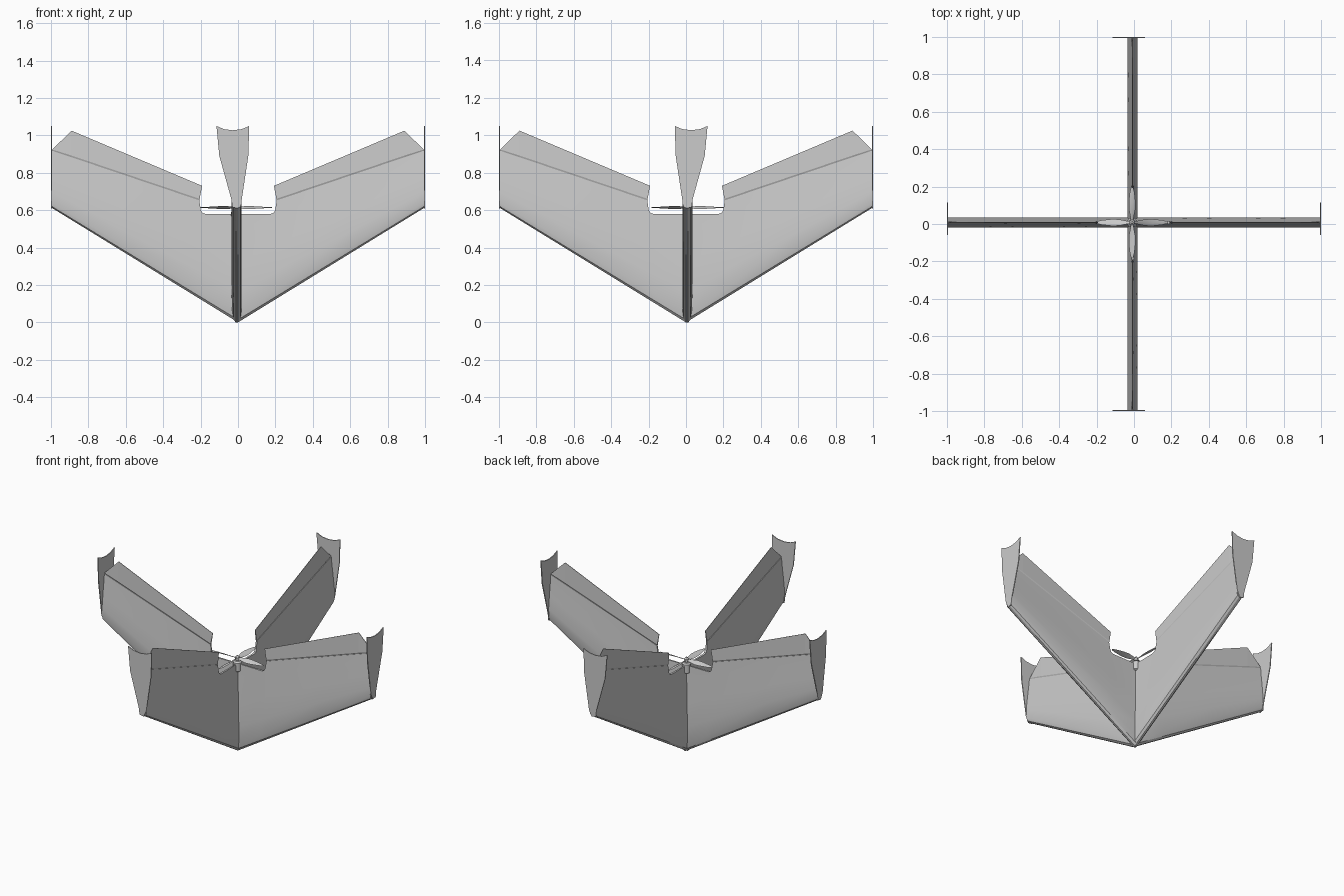
import bpy, bmesh
from math import pi, sin, cos, radians
from mathutils import Matrix

if "Cube" in bpy.data.objects:
    bpy.data.objects.remove(bpy.data.objects["Cube"])

def add_mesh(name, verts, faces, turn=0.0, smooth=None):
    me = bpy.data.meshes.new(name)
    me.from_pydata(verts, [], faces)
    bm = bmesh.new()
    bm.from_mesh(me)
    bm.transform(Matrix.Rotation(turn, 4, 'Z'))
    bmesh.ops.recalc_face_normals(bm, faces=bm.faces)
    bm.to_mesh(me)
    bm.free()
    ob = bpy.data.objects.new(name, me)
    bpy.context.collection.objects.link(ob)
    if smooth:
        bpy.ops.object.select_all(action='DESELECT')
        ob.select_set(True)
        bpy.context.view_layer.objects.active = ob
        bpy.ops.object.shade_smooth_by_angle(angle=radians(smooth))
    return ob

def loft(name, rings, turn=0.0, smooth=None):
    n = len(rings[0])
    verts = [p for ring in rings for p in ring]
    faces = [(k*n + i, k*n + (i+1) % n, (k+1)*n + (i+1) % n, (k+1)*n + i)
             for k in range(len(rings)-1) for i in range(n)]
    faces += [tuple(range(n)), tuple(range(len(verts)-n, len(verts)))]
    return add_mesh(name, verts, faces, turn, smooth)

# wing section: chord fraction, front y, back y
SECTION = [(0, 0.0, 0.012), (0.025, -0.013, 0.024), (0.09, -0.019, 0.031),
           (0.28, -0.02, 0.035), (0.55, -0.011, 0.027), (0.85, 0.0, 0.016), (1, 0.005, 0.012)]

def lead(r):
    return 0.615 * abs(r)

def hinge(r):
    return 0.5825 + 0.3375 * abs(r)

def section_y(f, side):
    for a, b in zip(SECTION, SECTION[1:]):
        if f <= b[0]:
            t = (f - a[0]) / (b[0] - a[0])
            return a[side] + t * (b[side] - a[side])
    return SECTION[-1][side]

def wing_ring(r, top):
    fmax = min(1, (top - lead(r)) / (hinge(r) - lead(r)))
    fs = [s[0] for s in SECTION[:-1]] + [fmax]
    pt = lambda f, side: (r, section_y(f, side), lead(r) + f * (hinge(r) - lead(r)))
    return [pt(f, 1) for f in fs] + [pt(f, 2) for f in reversed(fs)]

def flying_wing(turn, tag):
    # swept wing with propeller cutout
    half = [(0, 0.58), (0.175, 0.58), (0.19, 0.585), (0.199, 0.6),
            (0.207, 0.66), (0.6, 2), (0.994, 2)]
    stations = [(-r, t) for r, t in reversed(half[1:])] + half
    loft("wing_" + tag, [wing_ring(r, t) for r, t in stations], turn, 20)

    for s, side in ((1, "right"), (-1, "left")):
        # bevelled control flap behind the hinge line
        y = 0.0085
        rings = []
        for r0, r1, ztop in ((0.205, 0.192, 0.73), (0.89, 0.89, 1.025), (0.992, 0.992, 0.925)):
            z0 = hinge(r0)
            zb = min(z0 + 0.009, ztop - 0.001)
            rings.append([(s*r0, y, z0 - 0.001), (s*r0, y - 0.004, zb), (s*r1, y - 0.0015, ztop),
                          (s*r1, y + 0.0015, ztop), (s*r0, y + 0.004, zb)])
        loft(f"flap_{tag}_{side}", rings, turn)

        # tip fin with scooped top
        outline = [(-0.06, 1.05), (-0.02, 1.033), (0.028, 1.027), (0.075, 1.033), (0.115, 1.05),
                   (0.10, 0.89), (0.036, 0.66), (0.03, 0.615), (0.0, 0.61),
                   (-0.019, 0.65), (-0.055, 0.89)]
        loft(f"tip_fin_{tag}_{side}",
             [[(s*x, a, b) for a, b in outline] for x in (0.994, 1.0)], turn)

flying_wing(0, "across")
flying_wing(pi/2, "fore_aft")

# motor and propeller hub
CX, CY = -0.01, 0.008

def tube(name, profile, n=16):
    loft(name, [[(CX + r*cos(2*pi*i/n), CY + r*sin(2*pi*i/n), z) for i in range(n)]
                for r, z in profile], 0, 30)

tube("motor", [(0.02, 0.53), (0.027, 0.535), (0.027, 0.59), (0.018, 0.598)])
tube("propeller_hub", [(0.006, 0.596), (0.006, 0.603), (0.014, 0.604), (0.014, 0.622),
                       (0.007, 0.627), (0.005, 0.632)])

# four twisted propeller blades
BLADE = [(0.0, 0.007, 40), (0.03, 0.011, 35), (0.07, 0.019, 26), (0.11, 0.019, 19),
         (0.16, 0.013, 14), (0.185, 0.007, 12), (0.192, 0.002, 12)]
for k in range(4):
    rings = []
    for r, w, deg in BLADE:
        a = radians(deg)
        rings.append([(r, u*cos(a) - v*sin(a), 0.614 + u*sin(a) + v*cos(a))
                      for u, v in ((-w, 0), (0, -0.0015), (w, 0), (0, 0.0025))])
    blade = loft(f"propeller_blade_{k+1}", rings, k*pi/2, 30)
    blade.location = (CX, CY, 0)
